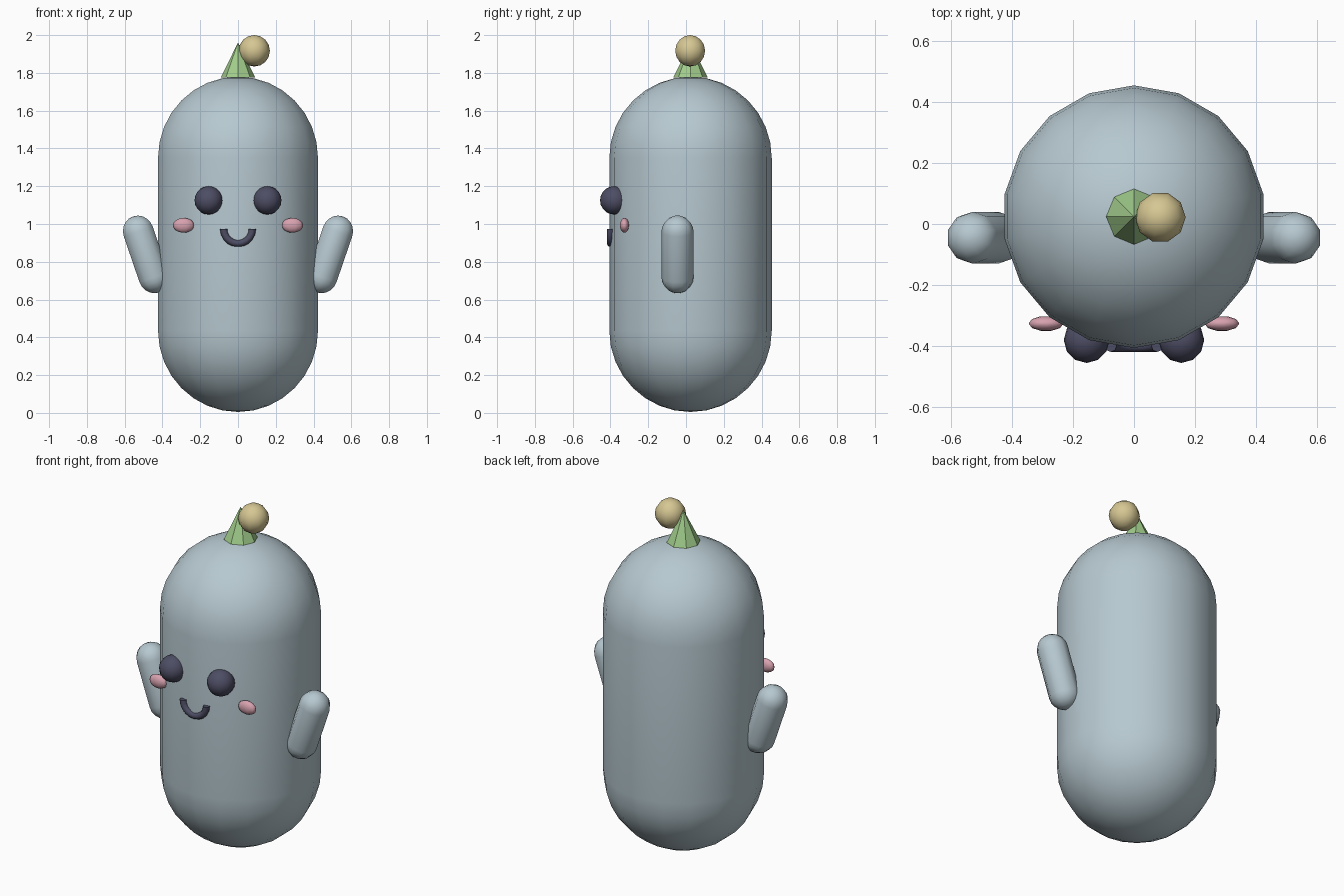
import bpy, bmesh, math
from mathutils import Matrix, Vector

cube = bpy.data.objects.get("Cube")
if cube:
    bpy.data.objects.remove(cube, do_unlink=True)


def material(name, rgb):
    mat = bpy.data.materials.new(name)
    mat.use_nodes = True
    mat.diffuse_color = (*rgb, 1)
    mat.node_tree.nodes["Principled BSDF"].inputs["Base Color"].default_value = (*rgb, 1)
    return mat


SKIN = material("pale blue grey", (0.47, 0.58, 0.63))
DARK = material("dark slate", (0.075, 0.075, 0.13))
PINK = material("soft pink", (0.68, 0.36, 0.43))
GREEN = material("leaf green", (0.36, 0.61, 0.26))
YELLOW = material("straw yellow", (0.67, 0.57, 0.29))


def finish(name, bm, mat, smooth=True):
    bmesh.ops.recalc_face_normals(bm, faces=bm.faces)
    mesh = bpy.data.meshes.new(name)
    bm.to_mesh(mesh)
    bm.free()
    mesh.materials.append(mat)
    for face in mesh.polygons:
        face.use_smooth = smooth
    obj = bpy.data.objects.new(name, mesh)
    bpy.context.collection.objects.link(obj)
    return obj


def capsule(name, low, high, radius, sides, rings, mat):
    """Rounded cylinder between two cap centres, spun from a profile."""
    low, high = Vector(low), Vector(high)
    axis = high - low
    bm = bmesh.new()
    verts = []
    for base, start in ((0, -90), (axis.length, 0)):
        for i in range(rings + 1):
            a = math.radians(start + 90 * i / rings)
            verts.append(bm.verts.new((0, radius * math.cos(a), base + radius * math.sin(a))))
    edges = [bm.edges.new(pair) for pair in zip(verts, verts[1:])]
    bmesh.ops.spin(bm, geom=verts + edges, cent=(0, 0, 0), axis=(0, 0, 1),
                   angle=math.tau, steps=sides, use_duplicate=False)
    bmesh.ops.remove_doubles(bm, verts=bm.verts, dist=0.0005)
    turn = Vector((0, 0, 1)).rotation_difference(axis).to_matrix().to_4x4()
    bm.transform(Matrix.Translation(low) @ turn)
    return finish(name, bm, mat)


def ball(name, centre, size, sides, rings, mat):
    bm = bmesh.new()
    bmesh.ops.create_uvsphere(bm, u_segments=sides, v_segments=rings, radius=1)
    bm.transform(Matrix.Translation(centre) @ Matrix.Rotation(math.pi / 2, 4, "Z")
                 @ Matrix.Diagonal((size[1], size[0], size[2], 1)))
    return finish(name, bm, mat)


MID_Y = 0.024

# Body
capsule("body", (0, MID_Y, 0.435), (0, MID_Y, 1.35), 0.43, 18, 8, SKIN)

# Paired arms, eyes and cheeks
for side, x in (("left", 1), ("right", -1)):
    capsule(side + "_arm", (0.445 * x, -0.045, 0.718), (0.528 * x, -0.045, 0.96),
            0.085, 10, 5, SKIN)
    ball(side + "_eye", (0.155 * x, -0.38, 1.125), (0.075, 0.075, 0.075), 12, 10, DARK)
    ball(side + "_cheek", (0.288 * x, -0.326, 0.993), (0.057, 0.025, 0.039), 10, 8, PINK)

# Smile: half a ring in the face plane
bm = bmesh.new()
section = bmesh.ops.create_circle(bm, segments=8, radius=0.019, cap_ends=True,
                                  matrix=Matrix.Translation((-0.076, -0.4, 0.973)))
start = list(bm.faces)
bmesh.ops.spin(bm, geom=start + list(start[0].edges) + list(start[0].verts),
               cent=(0, -0.4, 0.973), axis=(0, -1, 0), angle=math.pi, steps=10)
smile = finish("smile", bm, DARK)
for face in smile.data.polygons:
    face.use_smooth = len(face.vertices) == 4

# Sprout on top of the head
bm = bmesh.new()
bmesh.ops.create_cone(bm, cap_ends=True, segments=8, radius1=0.091, radius2=0, depth=0.185,
                      matrix=Matrix.Translation((0, MID_Y, 1.868)))
finish("sprout", bm, GREEN, smooth=False)

# Bobble beside the sprout tip
ball("bobble", (0.086, 0.022, 1.917), (0.083, 0.083, 0.083), 10, 8, YELLOW)
